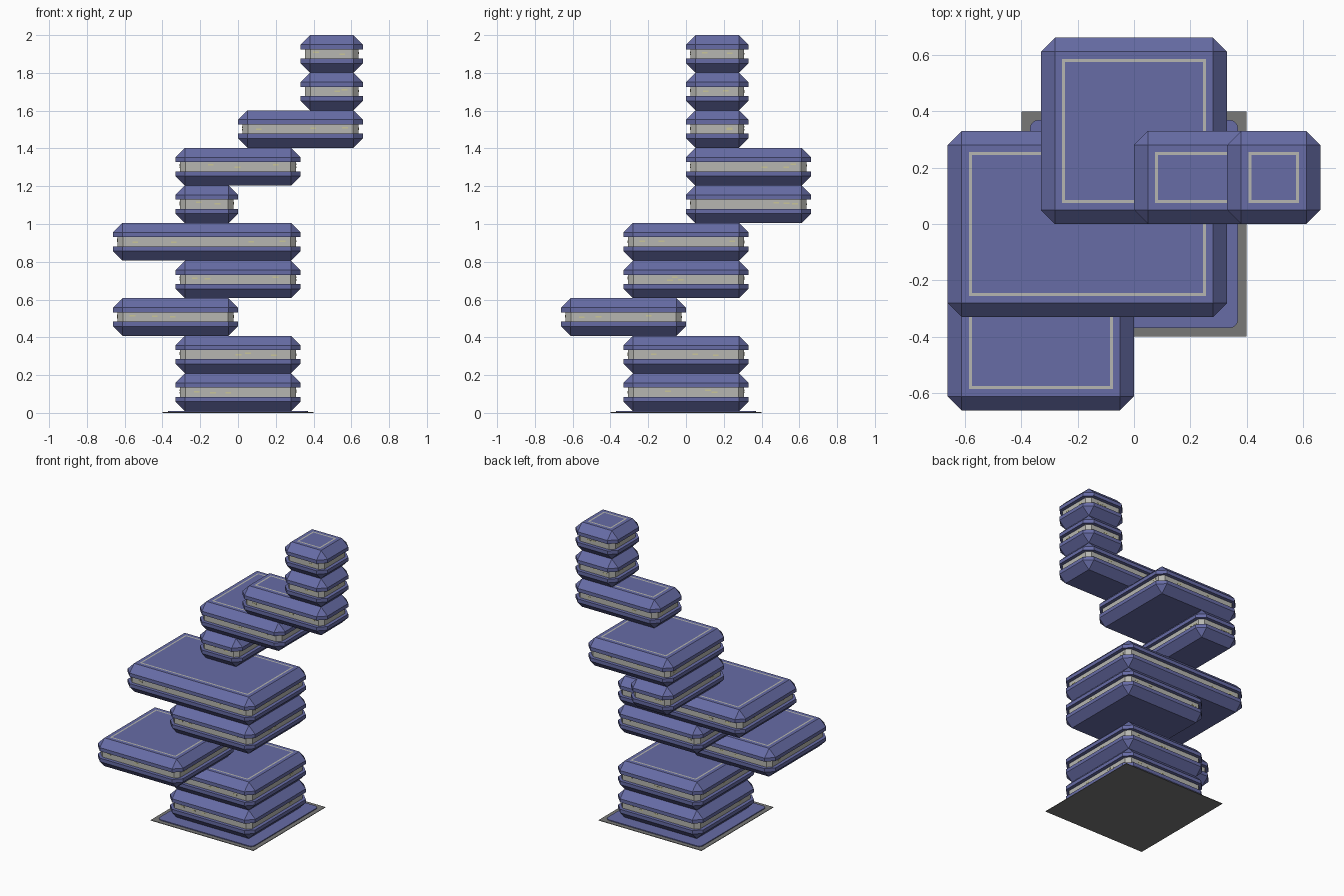
import bpy, bmesh, math, random

if "Cube" in bpy.data.objects:
    bpy.data.objects.remove(bpy.data.objects["Cube"])
random.seed(4)


def material(name, rgb):
    m = bpy.data.materials.new(name)
    m.diffuse_color = (*rgb, 1)
    m.use_nodes = True
    m.node_tree.nodes["Principled BSDF"].inputs["Base Color"].default_value = m.diffuse_color
    return m


BLUE = material("slate blue", (0.135, 0.15, 0.38))
PALE = material("pale grey", (0.47, 0.47, 0.44))
YELLOW = material("lit window yellow", (0.58, 0.56, 0.32))
GREY = material("base grey", (0.19, 0.19, 0.185))


def make_object(name, bm, mats):
    me = bpy.data.meshes.new(name)
    bm.to_mesh(me)
    bm.free()
    for m in mats:
        me.materials.append(m)
    ob = bpy.data.objects.new(name, me)
    bpy.context.collection.objects.link(ob)
    return ob


def octagon(bm, box, inset, c, z):
    """Rectangle with corners chamfered by c (c = 0 gives doubled corners)."""
    x0, x1, y0, y1 = box
    x0, x1, y0, y1 = x0 + inset, x1 - inset, y0 + inset, y1 - inset
    pts = [(x0 + c, y0), (x1 - c, y0), (x1, y0 + c), (x1, y1 - c),
           (x1 - c, y1), (x0 + c, y1), (x0, y1 - c), (x0, y0 + c)]
    return [bm.verts.new((x, y, z)) for x, y in pts]


# Cross-section of a storey: inset, corner chamfer, height, material of the strip above
PROFILE = [(0.05, 0, 0, 0), (0, 0.05, 0.05, 0), (0, 0.05, 0.075, 0),
           (0.024, 0.028, 0.075, 1), (0.024, 0.028, 0.124, 0), (0, 0.05, 0.124, 0),
           (0, 0.05, 0.149, 0), (0.05, 0, 0.199, 0), (0.075, 0, 0.199, 1),
           (0.086, 0, 0.199, 0)]


def storey(name, box, z):
    bm = bmesh.new()
    rings = [octagon(bm, box, i, c, z + h) for i, c, h, _ in PROFILE]
    for k in range(len(rings) - 1):
        a, b = rings[k], rings[k + 1]
        for j in range(8):
            n = (j + 1) % 8
            f = bm.faces.new((a[j], a[n], b[n], b[j]))
            f.material_index = PROFILE[k][3]
    bm.faces.new(rings[0][::-1])
    bm.faces.new(rings[-1])
    bmesh.ops.remove_doubles(bm, verts=bm.verts, dist=1e-5)
    bmesh.ops.recalc_face_normals(bm, faces=bm.faces)
    make_object(name, bm, [BLUE, PALE])


def lit_windows(name, box, z):
    """Small thin lit panes scattered on the window band."""
    bm = bmesh.new()
    x0, x1, y0, y1 = box
    d = 0.0235
    for side in range(4):
        lo, hi = (x0, x1) if side < 2 else (y0, y1)
        for _ in range(round((hi - lo) / 0.33) + 1):
            t = random.uniform(lo + 0.08, hi - 0.08)
            h = z + random.uniform(0.095, 0.112)
            p = [(t, y0 + d), (t, y1 - d), (x0 + d, t), (x1 - d, t)][side]
            sx, sy = (0.03, 0.002) if side < 2 else (0.002, 0.03)
            r = bmesh.ops.create_cube(bm, size=1)["verts"]
            bmesh.ops.scale(bm, vec=(sx, sy, 0.008), verts=r)
            bmesh.ops.translate(bm, vec=(*p, h), verts=r)
    make_object(name, bm, [YELLOW])


# Base: grey sheet with a rounded blue panel
bm = bmesh.new()
v = bmesh.ops.create_cube(bm, size=1)["verts"]
bmesh.ops.scale(bm, vec=(0.8, 0.8, 0.004), verts=v)
bmesh.ops.translate(bm, vec=(0, 0, 0.002), verts=v)
make_object("base_plate", bm, [GREY])

bm = bmesh.new()
pts = []
for q, (sx, sy) in enumerate([(1, 1), (-1, 1), (-1, -1), (1, -1)]):
    for s in range(4):
        a = math.radians(90 * q + 30 * s)
        pts.append((sx * 0.34 + 0.03 * math.cos(a), sy * 0.34 + 0.03 * math.sin(a)))
low = [bm.verts.new((x, y, 0.003)) for x, y in pts]
top = [bm.verts.new((x, y, 0.01)) for x, y in pts]
bm.faces.new(top)
bm.faces.new(low[::-1])
for j in range(len(pts)):
    n = (j + 1) % len(pts)
    bm.faces.new((low[j], low[n], top[n], top[j]))
make_object("base_panel", bm, [BLUE])

# Storeys on a grid of cells 0.33 wide: x from, x to, y from, y to
FLOORS = [(-1, 1, -1, 1), (-1, 1, -1, 1), (-2, 0, -2, 0), (-1, 1, -1, 1), (-2, 1, -1, 1),
          (-1, 0, 0, 2), (-1, 1, 0, 2), (0, 2, 0, 1), (1, 2, 0, 1), (1, 2, 0, 1)]
for i, cells in enumerate(FLOORS):
    box = [c * 0.331 for c in cells]
    z = 0.01 + i * 0.199
    storey(f"storey_{i + 1}", box, z)
    lit_windows(f"lit_windows_{i + 1}", box, z)
